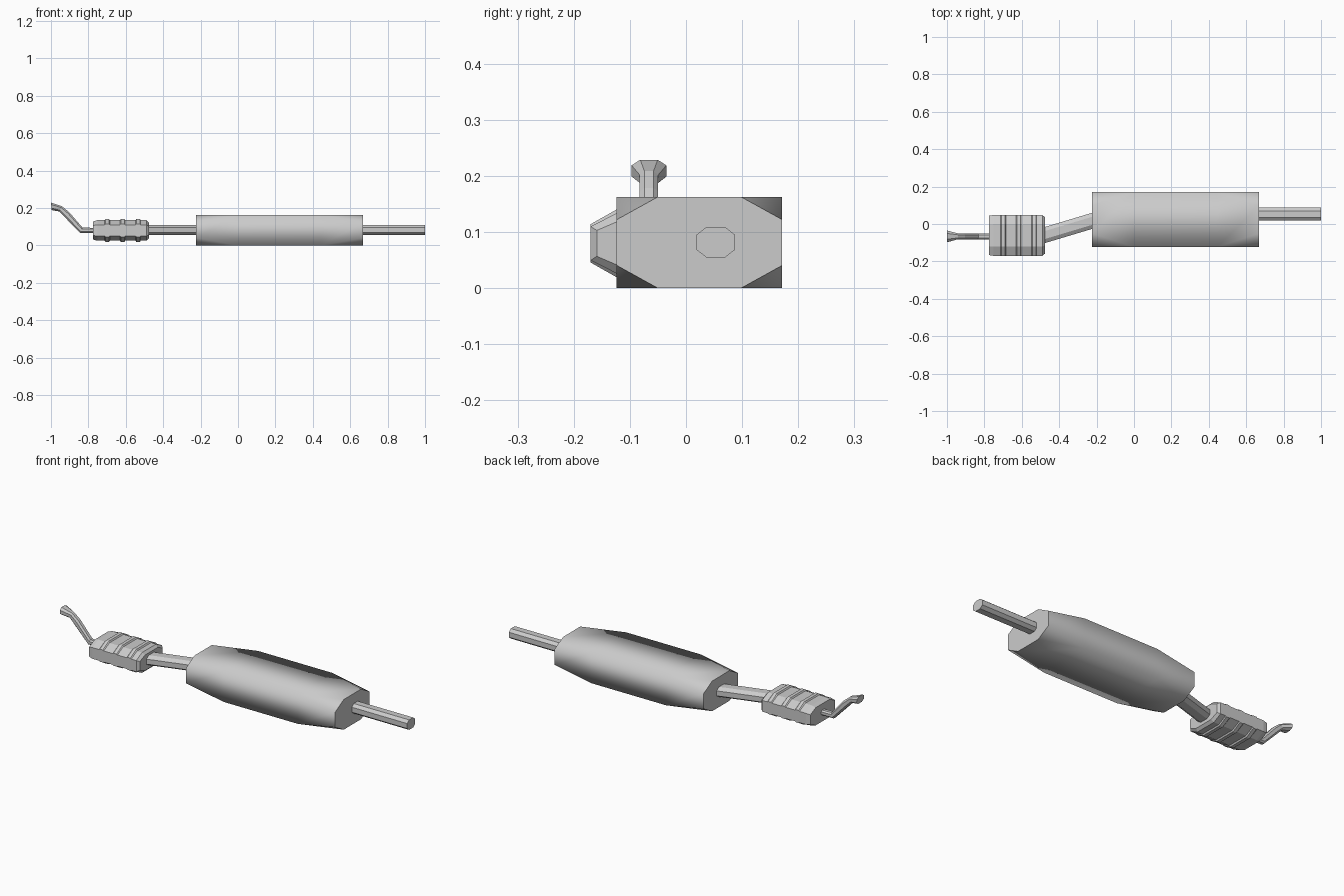
import bpy, bmesh

if "Cube" in bpy.data.objects:
    bpy.data.objects.remove(bpy.data.objects["Cube"])


def ring(x, y, z, hy, hz, fy=0.5, fz=0.5, tilt=0.0):
    """Eight-sided section across x; fy/fz are the flat share of each side."""
    a, b = hy * fy, hz * fz
    pts = [(a, hz), (hy, b), (hy, -b), (a, -hz),
           (-a, -hz), (-hy, -b), (-hy, b), (-a, hz)]
    return [(x - tilt * dz, y + dy, z + dz) for dy, dz in pts]


def loft(name, rings, smooth=False):
    bm = bmesh.new()
    loops = [[bm.verts.new(p) for p in r] for r in rings]
    for l0, l1 in zip(loops, loops[1:]):
        for i in range(8):
            j = (i + 1) % 8
            bm.faces.new((l0[i], l0[j], l1[j], l1[i])).smooth = smooth
    caps = [bm.faces.new(loops[0]), bm.faces.new(loops[-1][::-1])]
    for cap in caps:
        for e in cap.edges:
            e.smooth = False
    bmesh.ops.remove_doubles(bm, verts=bm.verts, dist=1e-5)
    bmesh.ops.recalc_face_normals(bm, faces=bm.faces)
    me = bpy.data.meshes.new(name)
    bm.to_mesh(me)
    bm.free()
    ob = bpy.data.objects.new(name, me)
    bpy.context.collection.objects.link(ob)
    return ob


# Muffler: octagonal ends swelling into a rectangular middle
box = (0.024, 0.0815, 0.1475, 0.0815)
loft("muffler", [ring(-0.225, *box), ring(0.0, *box, 1, 1),
                 ring(0.445, *box, 1, 1), ring(0.668, *box)], smooth=True)

# Tail pipe
loft("tail_pipe", [ring(x, 0.053, 0.082, 0.034, 0.027) for x in (0.65, 1.0)])

# Slanted link pipe between converter and muffler
loft("link_pipe", [ring(-0.50, -0.066, 0.082, 0.043, 0.027),
                   ring(-0.21, 0.021, 0.082, 0.043, 0.027)])

# Catalytic converter with three raised bands on top and bottom
cy, cz = -0.061, 0.080
sections = [(-0.775, 0.105, 0.048), (-0.752, 0.109, 0.055)]
for x in (-0.699, -0.617, -0.534):
    sections += [(x - 0.014, 0.109, 0.055), (x - 0.009, 0.109, 0.062),
                 (x + 0.009, 0.109, 0.062), (x + 0.014, 0.109, 0.055)]
sections += [(-0.490, 0.109, 0.055), (-0.477, 0.098, 0.042)]
loft("converter", [ring(x, cy, cz, hy, hz, 0.55, 0.55) for x, hy, hz in sections])

# Bent inlet pipe ending in a flared mouth
r = 0.0165
loft("inlet_pipe", [ring(-0.998, -0.066, 0.209, 0.031, 0.020, tilt=0.1),
                    ring(-0.948, -0.066, 0.195, r, 0.014, tilt=-0.5),
                    ring(-0.915, -0.066, 0.165, r, 0.014, tilt=-0.8),
                    ring(-0.838, -0.066, 0.081, r, 0.014, tilt=-0.5),
                    ring(-0.76, -0.066, 0.080, r, 0.014)])
